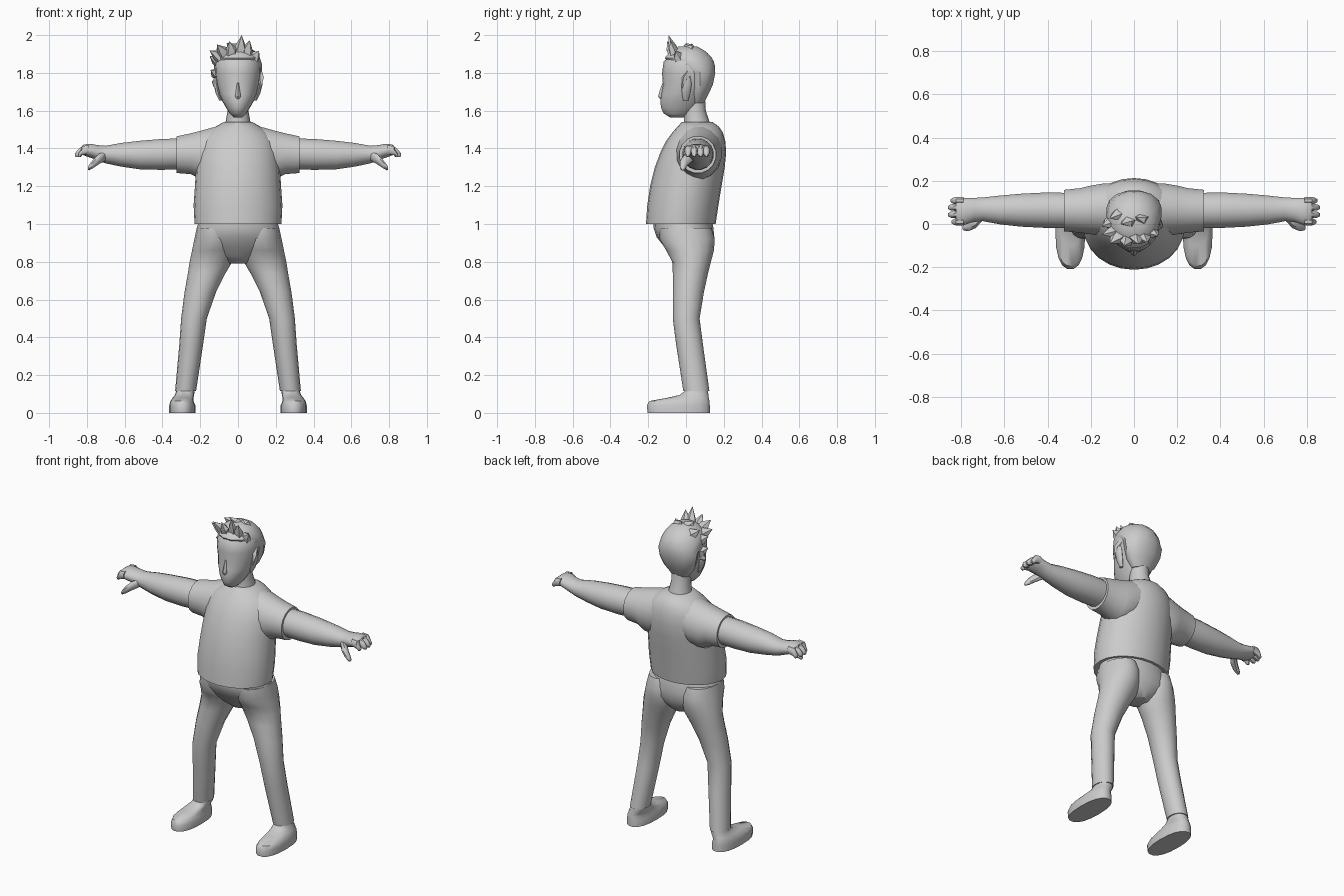
import bpy, bmesh, math
from mathutils import Vector

grey = bpy.data.materials.new("plain grey")
grey.diffuse_color = (0.6, 0.6, 0.6, 1)


def finish(name, bm, mirror=False, angle=45):
    bmesh.ops.recalc_face_normals(bm, faces=bm.faces)
    me = bpy.data.meshes.new(name)
    bm.to_mesh(me)
    bm.free()
    me.materials.append(grey)
    ob = bpy.data.objects.new(name, me)
    bpy.context.collection.objects.link(ob)
    bpy.ops.object.select_all(action='DESELECT')
    ob.select_set(True)
    bpy.context.view_layer.objects.active = ob
    bpy.ops.object.shade_smooth_by_angle(angle=math.radians(angle))
    if mirror:
        ob.modifiers.new("mirror", 'MIRROR').use_mirror_merge = False
    return ob


def add_loft(bm, rings, axis='Z', n=16, power=1.0):
    """Each ring: position on the axis, then min/max on the two other axes."""
    loops = []
    for p, a0, a1, b0, b1 in rings:
        loop = []
        for i in range(n):
            t = 2 * math.pi * (i + 0.5 * (axis == 'X')) / n
            c, s = math.cos(t), math.sin(t)
            c = math.copysign(abs(c) ** power, c)
            s = math.copysign(abs(s) ** power, s)
            a = (a0 + a1) / 2 + c * (a1 - a0) / 2
            b = (b0 + b1) / 2 + s * (b1 - b0) / 2
            loop.append(bm.verts.new((a, b, p) if axis == 'Z' else (p, a, b)))
        loops.append(loop)
    for l0, l1 in zip(loops, loops[1:]):
        for i in range(n):
            j = (i + 1) % n
            bm.faces.new((l0[i], l0[j], l1[j], l1[i]))
    bm.faces.new(loops[0])
    bm.faces.new(loops[-1])


def loft(name, rings, axis='Z', n=16, power=1.0, mirror=False, angle=45):
    bm = bmesh.new()
    add_loft(bm, rings, axis, n, power)
    return finish(name, bm, mirror, angle)


def sym(rings):
    """Rings given as z, half width, front y, back y."""
    return [(z, -w, w, f, b) for z, w, f, b in rings]


def add_spike(bm, base, mid, tip, r):
    """Bent, pointed lock of hair with five sides."""
    base, mid, tip = Vector(base), Vector(mid), Vector(tip)
    d = (tip - base).normalized()
    u = d.cross(Vector((0.3, 1, 0.2))).normalized()
    v = d.cross(u)
    rows = [[bm.verts.new(c + k * (u * math.cos(t) + 0.75 * v * math.sin(t)))
             for t in [i * math.tau / 5 for i in range(5)]]
            for c, k in ((base, r), (mid, r * 0.72))]
    end = bm.verts.new(tip)
    bm.faces.new(rows[0])
    for i in range(5):
        j = (i + 1) % 5
        bm.faces.new((rows[0][i], rows[0][j], rows[1][j], rows[1][i]))
        bm.faces.new((rows[1][i], rows[1][j], end))


# Shirt body and sleeves
loft("shirt_body", sym([
    (1.0, .23, -.212, .157), (1.1, .235, -.205, .172), (1.2, .228, -.19, .188),
    (1.3, .222, -.165, .205), (1.38, .215, -.135, .213), (1.44, .2, -.105, .208),
    (1.485, .165, -.072, .195), (1.515, .12, -.045, .175), (1.54, .075, -.022, .14)]),
    n=24)
loft("shirt_sleeve", [
    (.08, -.05, .19, 1.27, 1.525), (.14, -.055, .19, 1.235, 1.512),
    (.2, -.05, .18, 1.235, 1.495), (.25, -.042, .168, 1.262, 1.482),
    (.325, -.036, .16, 1.268, 1.466)], 'X', mirror=True)

# Arms
loft("arm", [
    (.28, -.02, .145, 1.29, 1.455), (.4, -.02, .148, 1.285, 1.452),
    (.52, -.014, .142, 1.288, 1.442), (.62, -.003, .133, 1.303, 1.43),
    (.7, .012, .124, 1.32, 1.415), (.74, .01, .122, 1.335, 1.418),
    (.78, -.004, .122, 1.35, 1.425), (.815, -.004, .12, 1.362, 1.422),
    (.825, .005, .112, 1.37, 1.415)], 'X', mirror=True)

# Four fingers and a thumb
bm = bmesh.new()
for y, end in ((.01, .845), (.043, .862), (.077, .862), (.108, .85)):
    add_loft(bm, [(.79, y - .018, y + .018, 1.37, 1.418),
                  (.825, y - .018, y + .018, 1.362, 1.415),
                  (end - .012, y - .015, y + .015, 1.352, 1.392),
                  (end, y - .007, y + .007, 1.356, 1.375)], 'X', 8)
add_loft(bm, [(.7, .015, .06, 1.335, 1.385), (.735, -.022, .035, 1.315, 1.375),
              (.765, -.034, .01, 1.295, 1.345), (.788, -.032, -.002, 1.283, 1.315),
              (.795, -.025, -.01, 1.286, 1.3)], 'X', 8)
finish("fingers", bm, True)

# Trousers: hips and legs
loft("trouser_hips", sym([
    (1.03, .2, -.17, .135), (.98, .218, -.172, .145), (.93, .225, -.155, .15),
    (.88, .222, -.115, .145), (.83, .13, -.075, .125), (.79, .06, -.03, .09)]), n=20)
loft("trouser_leg", [
    (.98, .03, .218, -.14, .135), (.92, .015, .231, -.14, .152),
    (.86, .012, .243, -.105, .148), (.8, .03, .256, -.073, .132),
    (.74, .066, .265, -.07, .117), (.64, .116, .283, -.07, .095),
    (.5, .165, .301, -.07, .072), (.36, .185, .311, -.052, .09),
    (.115, .222, .333, -.014, .124)], mirror=True)

# Shoes with flat soles
loft("shoe", [
    (0, .226, .364, -.205, .128), (.04, .226, .364, -.21, .128),
    (.063, .236, .358, -.195, .126), (.08, .236, .346, -.1, .122),
    (.095, .232, .334, -.035, .12), (.115, .23, .327, -.008, .117),
    (.16, .23, .322, -.003, .114)], n=18, power=.85, mirror=True)

# Neck, head, nose and ears
loft("neck", sym([(1.48, .075, -.02, .14), (1.54, .066, -.01, .125),
                  (1.6, .055, -.012, .105), (1.68, .055, -.01, .1)]))
loft("head", sym([
    (1.565, .025, -.085, -.01), (1.585, .045, -.118, .03), (1.615, .063, -.132, .07),
    (1.65, .083, -.136, .09), (1.69, .1, -.132, .115), (1.74, .113, -.122, .138),
    (1.8, .122, -.127, .15), (1.86, .12, -.118, .148), (1.905, .09, -.075, .115),
    (1.93, .045, -.02, .075)]), n=20)
loft("nose", sym([(1.66, .008, -.134, -.11), (1.675, .016, -.148, -.11),
                  (1.7, .012, -.141, -.11), (1.75, .006, -.124, -.1)]), n=8)
loft("ear", [(1.655, .085, .1, -.015, .012), (1.69, .09, .118, -.022, .022),
             (1.74, .1, .13, -.024, .03), (1.775, .105, .128, -.012, .024)],
     n=8, mirror=True)

# Hair: smooth cap at the back, swept locks at the front and crown
bm = bmesh.new()
add_loft(bm, sym([
    (1.64, .06, .02, .095), (1.69, .1, .01, .122), (1.74, .119, .005, .145),
    (1.8, .128, -.01, .157), (1.845, .127, -.09, .155), (1.88, .116, -.115, .14),
    (1.915, .09, -.085, .105), (1.94, .05, -.04, .06)]), n=14)
for base, mid, tip, r in (
        ((.0, -.05, 1.87), (.015, -.075, 1.94), (.02, -.093, 2.0), .042),
        ((.04, -.05, 1.87), (.05, -.07, 1.93), (.062, -.085, 1.972), .04),
        ((.075, -.03, 1.86), (.09, -.045, 1.895), (.112, -.055, 1.915), .042),
        ((-.04, -.05, 1.87), (-.035, -.085, 1.925), (-.045, -.1, 1.968), .042),
        ((-.05, -.04, 1.87), (-.085, -.07, 1.92), (-.11, -.09, 1.95), .042),
        ((-.07, -.03, 1.86), (-.11, -.04, 1.895), (-.15, -.05, 1.918), .042),
        ((-.08, .01, 1.85), (-.12, .0, 1.87), (-.15, -.01, 1.888), .04),
        ((-.09, .02, 1.79), (-.125, .005, 1.80), (-.145, -.015, 1.815), .038),
        ((-.1, .02, 1.76), (-.12, .0, 1.745), (-.122, -.02, 1.71), .03),
        ((.1, .02, 1.8), (.118, -.005, 1.77), (.12, -.025, 1.71), .03),
        ((.0, .02, 1.89), (-.03, .01, 1.935), (-.06, -.0, 1.958), .045),
        ((.04, .03, 1.89), (.03, .025, 1.935), (.01, .03, 1.955), .045),
        ((-.05, .05, 1.88), (-.08, .04, 1.91), (-.115, .025, 1.93), .045)):
    add_spike(bm, base, mid, tip, r)
finish("hair", bm, angle=35)
